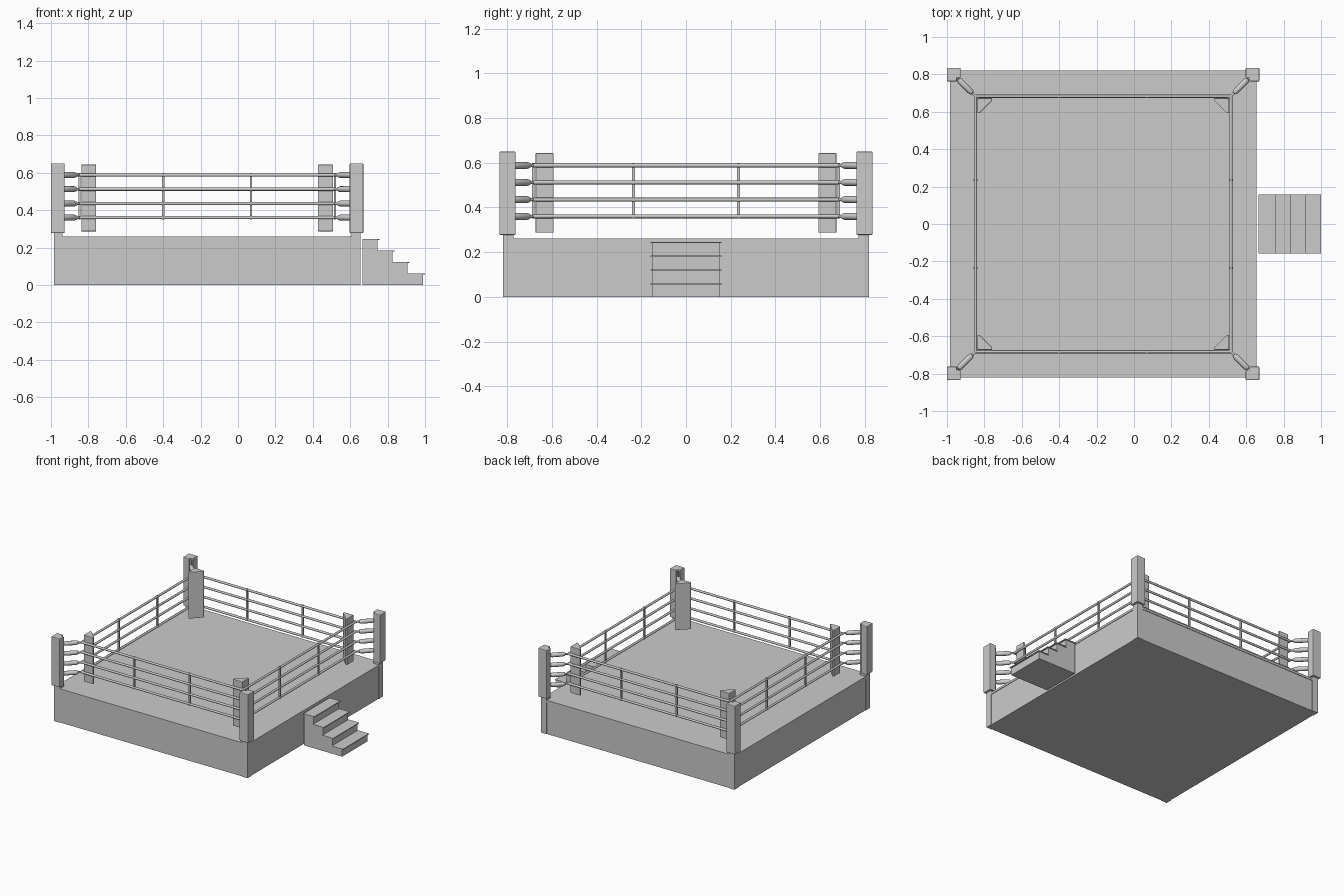
import bpy, bmesh, math
from mathutils import Vector, Matrix

if "Cube" in bpy.data.objects:
    bpy.data.objects.remove(bpy.data.objects["Cube"])

CX = -0.165            # ring centre in x
HALF = 0.82            # half width of the platform
ROPE = 0.683           # half width of the rope square
LEVELS = (0.36, 0.435, 0.512, 0.588)


def finish(name, bm, smooth=False, bevel=0):
    bmesh.ops.recalc_face_normals(bm, faces=bm.faces)
    me = bpy.data.meshes.new(name)
    bm.to_mesh(me)
    bm.free()
    ob = bpy.data.objects.new(name, me)
    bpy.context.collection.objects.link(ob)
    if bevel:
        m = ob.modifiers.new("bevel", 'BEVEL')
        m.width, m.segments = bevel, 2
    if smooth:
        bpy.ops.object.select_all(action='DESELECT')
        ob.select_set(True)
        bpy.context.view_layer.objects.active = ob
        bpy.ops.object.shade_smooth_by_angle(angle=math.radians(40))
    return ob


def add_box(bm, lo, hi):
    lo, hi = Vector(lo), Vector(hi)
    bmesh.ops.create_cube(bm, size=1, matrix=Matrix.Translation((lo + hi) / 2)
                          @ Matrix.Diagonal((*(hi - lo), 1)))


def box(name, lo, hi, bevel=0):
    bm = bmesh.new()
    add_box(bm, lo, hi)
    return finish(name, bm, bevel=bevel)


def add_prism(bm, pts, z0, z1):
    a = [bm.verts.new((x, y, z0)) for x, y in pts]
    b = [bm.verts.new((x, y, z1)) for x, y in pts]
    n = len(pts)
    bm.faces.new(a)
    bm.faces.new(b)
    for i in range(n):
        bm.faces.new((a[i], a[(i + 1) % n], b[(i + 1) % n], b[i]))


def add_tube(bm, p, q, profile, n=12):
    """Turned shape from p to q; profile is (fraction along, radius)."""
    p, q = Vector(p), Vector(q)
    rot = (q - p).to_track_quat('Z', 'Y')
    rings = []
    for t, r in profile:
        c = p.lerp(q, t)
        rings.append([bm.verts.new(c + rot @ Vector((r * math.cos(math.tau * i / n),
                      r * math.sin(math.tau * i / n), 0))) for i in range(n)])
    for a, b in zip(rings, rings[1:]):
        for i in range(n):
            bm.faces.new((a[i], a[(i + 1) % n], b[(i + 1) % n], b[i]))
    bm.faces.new(rings[0])
    bm.faces.new(rings[-1])


# Platform skirt and mat
S = HALF - 0.004
box("platform_skirt", (CX - S, -S, 0), (CX + S, S, 0.245))
box("ring_mat", (CX - HALF, -HALF, 0.243), (CX + HALF, HALF, 0.26))

CORNERS = [(-1, -1), (1, -1), (1, 1), (-1, 1)]
BUCKLE = [(0, .006), (.1, .006), (.12, .013), (.2, .016), (.72, .016),
          (.82, .012), (.84, .007), (1, .007)]

for i, (sx, sy) in enumerate(CORNERS):
    def place(pts):
        return [(CX + sx * x, sy * y) for x, y in pts]

    # Steel corner post running from the floor
    a, b = HALF - 0.048, HALF
    bm = bmesh.new()
    add_prism(bm, place([(a, a), (b, a), (b, b), (a, b)]), 0, 0.64)
    finish(f"corner_post_{i}", bm)

    # Outer pad wrapped round the post, open at the inner corner
    a, b, n = 0.762, 0.835, 0.782
    bm = bmesh.new()
    add_prism(bm, place([(n, a), (b, a), (b, b), (a, b), (a, n), (n, n)]), 0.277, 0.65)
    finish(f"post_pad_{i}", bm, bevel=0.005)

    # Corner cushion inside the ropes
    o = ROPE - 0.01
    bm = bmesh.new()
    add_prism(bm, place([(o, o), (o - .08, o), (o - .08, o - .012),
                         (o - .012, o - .08), (o, o - .08)]), 0.287, 0.643)
    finish(f"corner_cushion_{i}", bm, bevel=0.003)

    # Turnbuckles from post to rope corner
    bm = bmesh.new()
    for z in LEVELS:
        add_tube(bm, (CX + sx * 0.785, sy * 0.785, z), (CX + sx * ROPE, sy * ROPE, z), BUCKLE)
        # Strap joining the turnbuckle to the cushion
        add_tube(bm, (CX + sx * ROPE, sy * ROPE, z),
                 (CX + sx * (o - .01), sy * (o - .01), z), [(0, .007), (1, .007)])
    finish(f"turnbuckles_{i}", bm, smooth=True)

    # Ropes and rope spacers along one side
    tx, ty = CORNERS[(i + 1) % 4]
    p = Vector((CX + sx * ROPE, sy * ROPE, 0))
    q = Vector((CX + tx * ROPE, ty * ROPE, 0))
    bm = bmesh.new()
    for z in LEVELS:
        up = Vector((0, 0, z))
        add_tube(bm, p + up, q + up, [(0, .0085), (1, .0085)])
    finish(f"ropes_{i}", bm, smooth=True)
    bm = bmesh.new()
    for t in (0.328, 0.672):
        c = p.lerp(q, t)
        add_box(bm, c + Vector((-.006, -.006, .352)), c + Vector((.006, .006, .598)))
        for z in LEVELS:
            d = (q - p).normalized() * 0.006
            up = Vector((0, 0, z))
            add_tube(bm, c + up - d, c + up + d, [(0, .0105), (1, .0105)])
    finish(f"rope_spacers_{i}", bm)

# Entrance steps: stepped body with thin overhanging treads
STEPS = [(0.757, 0.246), (0.837, 0.185), (0.917, 0.123), (1.0, 0.062)]
outline = [(0.665, 0)]
z_prev = None
for x, z in STEPS:
    outline += [(outline[-1][0], z - .005), (x - .01, z - .005)]
outline.append((STEPS[-1][0] - .01, 0))
bm = bmesh.new()
f = bm.faces.new([bm.verts.new((x, -0.152, z)) for x, z in outline])
ext = bmesh.ops.extrude_face_region(bm, geom=[f], use_keep_orig=True)
bmesh.ops.translate(bm, vec=(0, 0.304, 0),
                    verts=[g for g in ext["geom"] if isinstance(g, bmesh.types.BMVert)])
finish("steps_body", bm)
x0 = 0.665
for k, (x, z) in enumerate(STEPS):
    box(f"step_tread_{k}", (x0, -0.158, z - .006), (x, 0.158, z))
    x0 = x - .01
